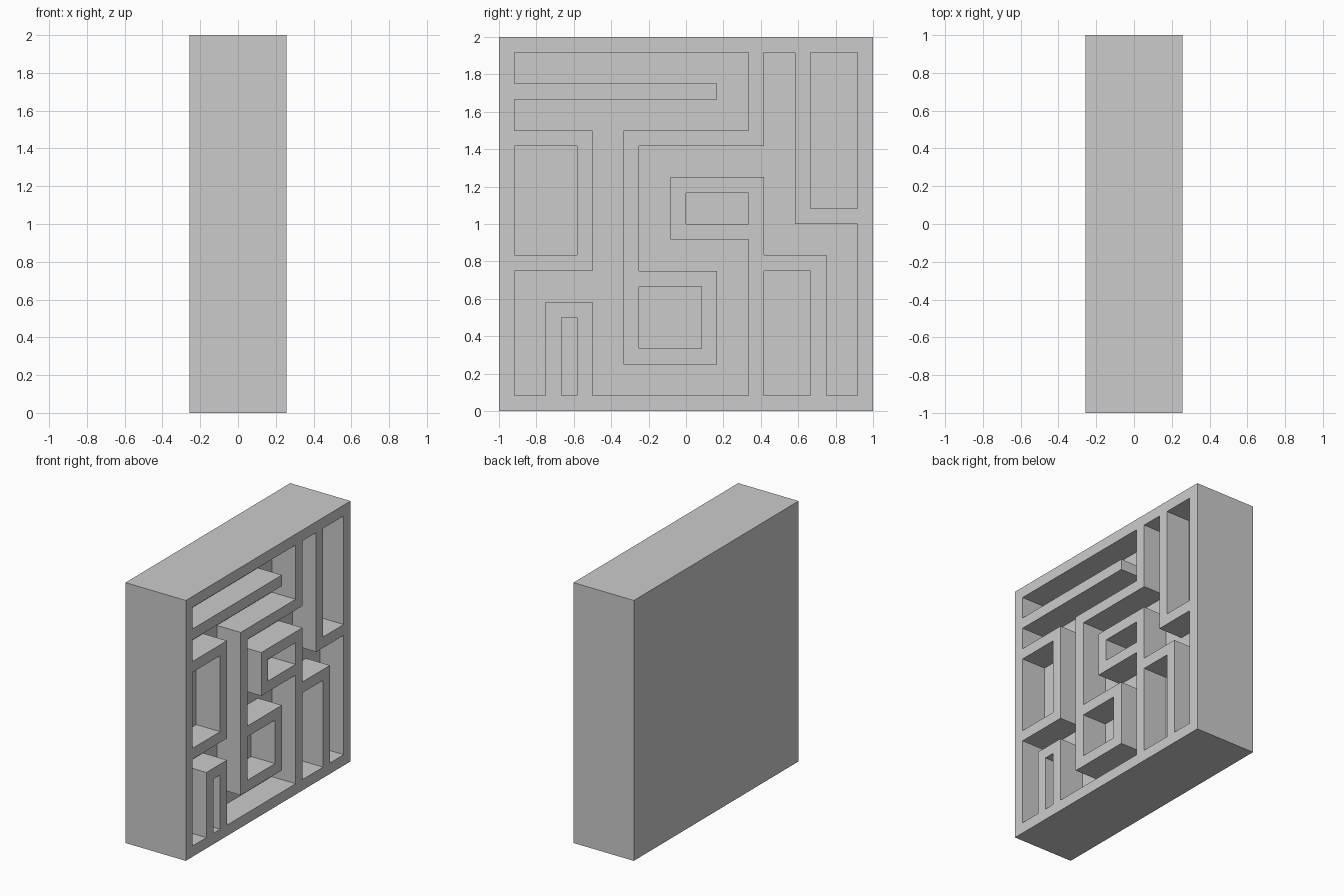
import bpy, bmesh

if "Cube" in bpy.data.objects:
    bpy.data.objects.remove(bpy.data.objects["Cube"])

U = 1 / 12          # layout module: one wall thickness
HALF = 0.2565       # half thickness of the panel
DEPTH = 0.203       # depth of the recesses


def rect(y0, z0, y1, z1):
    return [(y0, z0), (y1, z0), (y1, z1), (y0, z1)]


def add_prism(bm, profile, x0, x1):
    """Extrude a (y, z) profile given in modules from x0 to x1."""
    face = bm.faces.new([bm.verts.new((x0, y * U, z * U)) for y, z in profile])
    ext = bmesh.ops.extrude_face_region(bm, geom=[face])
    moved = [v for v in ext["geom"] if isinstance(v, bmesh.types.BMVert)]
    bmesh.ops.translate(bm, verts=moved, vec=(x1 - x0, 0, 0))


def make_object(name, profiles, x0, x1):
    bm = bmesh.new()
    for p in profiles:
        add_prism(bm, p, x0, x1)
    bmesh.ops.recalc_face_normals(bm, faces=bm.faces)
    mesh = bpy.data.meshes.new(name)
    bm.to_mesh(mesh)
    bm.free()
    obj = bpy.data.objects.new(name, mesh)
    bpy.context.collection.objects.link(obj)
    return obj


# winding corridor, traced as (y, z) corners
corridor = [
    (-11, 23), (4, 23), (4, 18), (-4, 18), (-4, 3), (2, 3), (2, 9), (-3, 9),
    (-3, 17), (5, 17), (5, 23), (7, 23), (7, 12), (11, 12), (11, 1), (9, 1),
    (9, 10), (5, 10), (5, 15), (-1, 15), (-1, 11), (4, 11), (4, 1), (-6, 1),
    (-6, 7), (-9, 7), (-9, 1), (-11, 1), (-11, 9), (-6, 9), (-6, 18),
    (-11, 18), (-11, 20), (2, 20), (2, 21), (-11, 21)]

# closed rectangular pockets
pockets = [rect(-11, 10, -7, 17), rect(0, 12, 4, 14), rect(-3, 4, 1, 8),
           rect(5, 1, 8, 9), rect(-8, 1, -7, 6), rect(8, 13, 11, 23)]

# solid panel, with all recesses cut into its right side
panel = make_object("maze_panel", [rect(-12, 0, 12, 24)], -HALF, HALF)
cutter = make_object("recess_cutter", [corridor] + pockets,
                     HALF - DEPTH, HALF + 0.1)
cutter.hide_render = True

mod = panel.modifiers.new("recesses", "BOOLEAN")
mod.operation = "DIFFERENCE"
mod.solver = "EXACT"
mod.object = cutter
bpy.context.view_layer.objects.active = panel
bpy.ops.object.modifier_apply(modifier=mod.name)
bpy.data.objects.remove(cutter, do_unlink=True)
